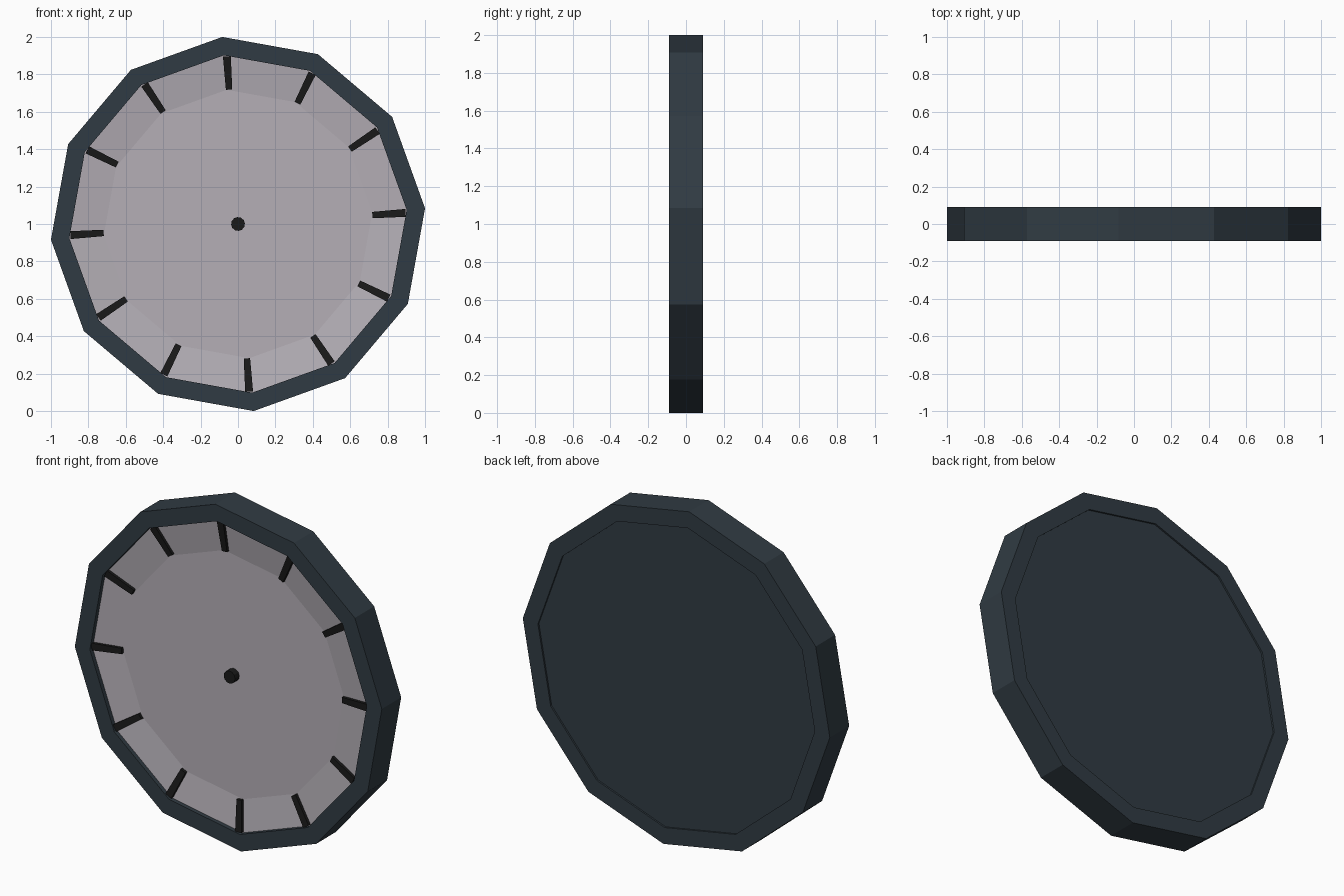
import bpy, bmesh
from math import cos, sin, radians, pi

if "Cube" in bpy.data.objects:
    bpy.data.objects.remove(bpy.data.objects["Cube"])

SIDES = 12
TURN = radians(4.8)      # the whole dial is rotated slightly
CZ = 1.0                 # centre height


def material(name, rgb):
    m = bpy.data.materials.new(name)
    m.diffuse_color = (*rgb, 1)
    m.use_nodes = True
    m.node_tree.nodes["Principled BSDF"].inputs["Base Color"].default_value = m.diffuse_color
    return m


casing = material("slate", (0.030, 0.044, 0.056))
pale = material("pale_grey", (0.46, 0.43, 0.47))
black = material("near_black", (0.010, 0.010, 0.010))


def finish(name, bm, mat):
    bmesh.ops.recalc_face_normals(bm, faces=bm.faces)
    me = bpy.data.meshes.new(name)
    bm.to_mesh(me)
    bm.free()
    me.materials.append(mat)
    ob = bpy.data.objects.new(name, me)
    bpy.context.collection.objects.link(ob)
    return ob


def lathe(name, profile, mat, closed=False, sides=SIDES):
    """Revolve (radius, y) points round the y axis; open profiles get end caps."""
    bm = bmesh.new()
    rings = [[bm.verts.new((r * cos(TURN + 2 * pi * i / sides), y,
                            CZ + r * sin(TURN + 2 * pi * i / sides)))
              for i in range(sides)] for r, y in profile]
    pairs = list(zip(rings, rings[1:]))
    if closed:
        pairs.append((rings[-1], rings[0]))
    else:
        bm.faces.new(rings[0])
        bm.faces.new(rings[-1])
    for a, b in pairs:
        for i in range(sides):
            j = (i + 1) % sides
            bm.faces.new((a[i], a[j], b[j], b[i]))
    return finish(name, bm, mat)


# Outer rim: square-section ring
lathe("rim", [(1.0035, -0.09), (1.0035, 0.09), (0.905, 0.09), (0.905, -0.09)],
      casing, closed=True)

# Back panel, set slightly into the rim
lathe("back_panel", [(0.905, 0.0), (0.905, 0.08)], casing)

# Dial face: shallow dish with a sloped border
lathe("dial_face", [(0.72, -0.04), (0.905, -0.065), (0.905, 0.0)], pale)

# Centre pin
lathe("centre_pin", [(0.037, -0.03), (0.037, -0.08)], black)

# Hour marks, lying on the sloped border
for k in range(SIDES):
    a = radians(3.8) + 2 * pi * k / SIDES
    bm = bmesh.new()
    ends = []
    for r, w, base, top in ((0.72, 0.017, -0.03, -0.058), (0.898, 0.021, -0.05, -0.082)):
        ends.append([bm.verts.new((r * cos(a) - t * sin(a), y, CZ + r * sin(a) + t * cos(a)))
                     for t, y in ((-w, base), (w, base), (w, top), (-w, top))])
    bm.faces.new(ends[0])
    bm.faces.new(ends[1])
    for i in range(4):
        j = (i + 1) % 4
        bm.faces.new((ends[0][i], ends[0][j], ends[1][j], ends[1][i]))
    finish(f"hour_mark_{k + 1}", bm, black)
